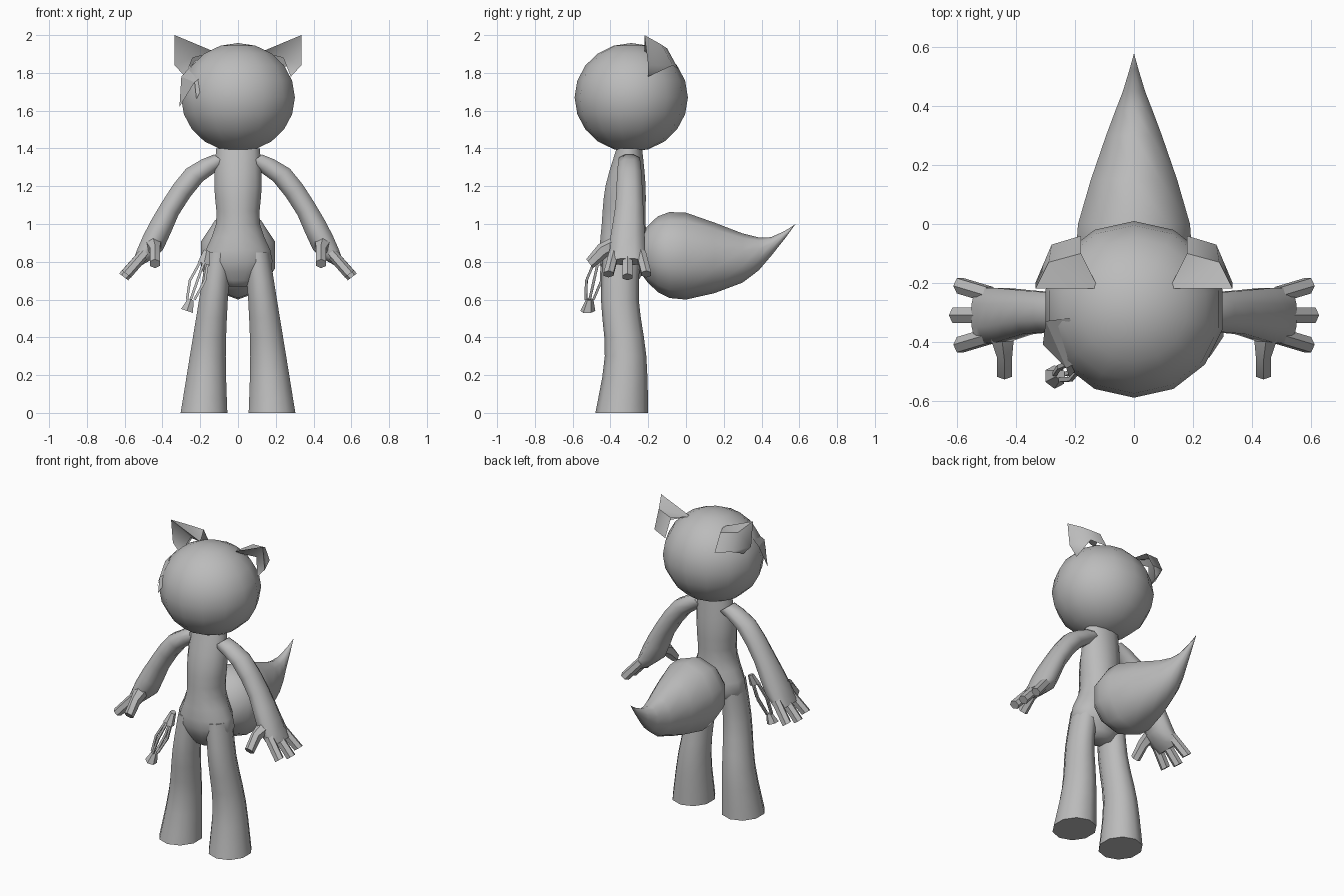
import bpy, bmesh, math
from mathutils import Vector

cube = bpy.data.objects.get("Cube")
if cube:
    bpy.data.objects.remove(cube, do_unlink=True)

grey = bpy.data.materials.new("plain grey")
grey.use_nodes = True
grey.diffuse_color = (0.5, 0.5, 0.5, 1)
shader = grey.node_tree.nodes["Principled BSDF"]
shader.inputs["Base Color"].default_value = grey.diffuse_color

ACROSS, DEEP, UP = Vector((1, 0, 0)), Vector((0, 1, 0)), Vector((0, 0, 1))


def finish(name, bm, angle):
    bmesh.ops.recalc_face_normals(bm, faces=bm.faces)
    mesh = bpy.data.meshes.new(name)
    bm.to_mesh(mesh)
    bm.free()
    mesh.materials.append(grey)
    ob = bpy.data.objects.new(name, mesh)
    bpy.context.collection.objects.link(ob)
    bpy.ops.object.select_all(action='DESELECT')
    ob.select_set(True)
    bpy.context.view_layer.objects.active = ob
    bpy.ops.object.shade_smooth_by_angle(angle=math.radians(angle))


def smooth_path(keys, steps):
    """Add in-between stations on a flowing curve through the key stations."""
    keys = [Vector(k) for k in keys]
    padded = [keys[0]] + keys + [keys[-1]]
    path = []
    for before, start, end, after in zip(padded, padded[1:], padded[2:], padded[3:]):
        for step in range(steps):
            t = step / steps
            pull_in = (end - before) / 2
            pull_out = (after - start) / 2
            bend = start.lerp(end, t * t * (3 - 2 * t))
            path.append(bend + pull_in * t * (1 - t) ** 2 - pull_out * t * t * (1 - t))
    return path + [keys[-1]]


def loft(name, keys, wide, high, sides=8, mirror=1, angle=60, steps=1):
    """Skin elliptical rings given as x, y, z, wide radius, high radius."""
    bm = bmesh.new()
    rings = []
    for x, y, z, wide_radius, high_radius in smooth_path(keys, steps):
        ring = []
        for i in range(sides):
            turn = math.tau * (i + 0.5) / sides
            point = (Vector((x, y, z)) + wide * wide_radius * math.cos(turn)
                     + high * high_radius * math.sin(turn))
            point.x *= mirror
            ring.append(bm.verts.new(point))
        rings.append(ring)
    for lower, upper in zip(rings, rings[1:]):
        for i in range(sides):
            bm.faces.new((lower[i - 1], lower[i], upper[i], upper[i - 1]))
    bm.faces.new(rings[0])
    bm.faces.new(rings[-1])
    finish(name, bm, angle)


def shell(name, points, faces, mirror=1, angle=60):
    """Build a thin sheet from a few named corner points."""
    bm = bmesh.new()
    corners = {key: bm.verts.new((x * mirror, y, z))
               for key, (x, y, z) in points.items()}
    for face in faces.split():
        bm.faces.new([corners[key] for key in face])
    finish(name, bm, angle)


# Round head
bm = bmesh.new()
bmesh.ops.create_uvsphere(bm, u_segments=14, v_segments=10, radius=0.3)
bmesh.ops.scale(bm, vec=(1.03, 1, 0.96), verts=bm.verts)
bmesh.ops.translate(bm, vec=(0, -0.29, 1.67), verts=bm.verts)
finish("head", bm, 60)

# Slim torso with wider hips
loft("torso", [(0, -0.3, 1.4, 0.12, 0.07), (0, -0.32, 1.2, 0.13, 0.11),
               (0, -0.33, 1, 0.12, 0.12), (0, -0.33, 0.8, 0.19, 0.13),
               (0, -0.33, 0.67, 0.08, 0.06)],
     ACROSS, DEEP, sides=12, steps=3)

# Bushy tail with an upswept tip
loft("tail", [(0, -0.24, 0.84, 0.1, 0.1), (0, -0.15, 0.84, 0.19, 0.2),
              (0, 0, 0.83, 0.2, 0.23), (0, 0.3, 0.82, 0.1, 0.13),
              (0, 0.45, 0.88, 0.04, 0.05), (0, 0.58, 1, 0, 0)],
     ACROSS, UP, sides=10, angle=70, steps=2)

for mirror, label in ((1, "left"), (-1, "right")):
    # Leg flaring towards a flat sole
    loft(label + "_leg", [(0.18, -0.34, 0, 0.13, 0.14),
                          (0.16, -0.32, 0.3, 0.1, 0.11),
                          (0.13, -0.35, 0.6, 0.08, 0.1),
                          (0.1, -0.34, 0.85, 0.07, 0.1)],
         ACROSS, DEEP, sides=10, mirror=mirror, angle=50, steps=3)

    # Arm widening to the wrist, ending in a flat palm
    slope = Vector((0.8, 0, 0.6))
    loft(label + "_arm", [(0.09, -0.3, 1.34, 0.06, 0.05),
                          (0.23, -0.3, 1.26, 0.07, 0.06),
                          (0.36, -0.3, 1.08, 0.08, 0.06),
                          (0.45, -0.31, 0.9, 0.1, 0.07),
                          (0.53, -0.31, 0.8, 0.1, 0.03)],
         DEEP, slope, mirror=mirror, steps=2)

    # Three fingers fanned out from the palm
    for i, name in enumerate(("back", "middle", "front")):
        spread = 1 - i
        reach = 0.015 * (1 - abs(spread))
        loft(f"{label}_{name}_finger",
             [(0.49, spread * 0.07 - 0.31, 0.85, 0.03, 0.03),
              (0.59 + reach, spread * 0.1 - 0.31, 0.735 - reach, 0.03, 0.03)],
             DEEP, slope, sides=6, mirror=mirror, angle=50)

    # Thumb pointing forward
    loft(label + "_thumb", [(0.45, -0.36, 0.9, 0.05, 0.04),
                            (0.44, -0.44, 0.86, 0.03, 0.04),
                            (0.44, -0.51, 0.79, 0.03, 0.03)],
         ACROSS, Vector((0, -0.6, 0.8)), sides=6, mirror=mirror, angle=50)

    # Pointed ear with a hollow front: inner, tip, outer, low, hollow,
    # ridge, shoulder, back
    shell(label + "_ear", {
        "i": (0.12, -0.22, 1.91), "t": (0.335, -0.22, 2), "o": (0.335, -0.2, 1.84),
        "l": (0.28, -0.2, 1.78), "h": (0.24, -0.15, 1.88), "r": (0.29, -0.13, 1.95),
        "s": (0.18, -0.1, 1.93), "b": (0.18, -0.04, 1.82), "c": (0.28, -0.07, 1.84)},
        "iht tho ohl tor irt irs orc src scb olc", mirror)

# Jagged forelock on the right temple: root, two tips, notch, back, crown
shell("forelock", {
    "r": (-0.14, -0.44, 1.83), "t": (-0.22, -0.52, 1.66), "n": (-0.23, -0.49, 1.75),
    "u": (-0.31, -0.41, 1.62), "b": (-0.3, -0.33, 1.78), "c": (-0.22, -0.32, 1.87)},
    "rtn rnc nub nbc", angle=20)

# Hanging charm at the right hip: knot, open strands and flared end
tilt = Vector((0.9, -0.1, -0.3))
loft("charm_knot", [(-0.165, -0.44, 0.86, 0.02, 0.02),
                    (-0.18, -0.465, 0.79, 0.04, 0.03)],
     tilt, DEEP, sides=6, angle=30)
top, bottom = Vector((-0.18, -0.465, 0.8)), Vector((-0.25, -0.51, 0.6))
for i in range(4):
    turn = math.tau * i / 4
    outward = Vector((math.cos(turn), math.sin(turn), 0)) * 0.04
    stations = [top + outward / 2, top.lerp(bottom, 0.5) + outward, bottom + outward / 2]
    loft(f"charm_strand_{i + 1}", [(*p, 0.01, 0.01) for p in stations],
         tilt, DEEP, sides=4, angle=30)
loft("charm_end", [(*bottom, 0.02, 0.02), (-0.27, -0.52, 0.54, 0.04, 0.04)],
     tilt, DEEP, sides=6, angle=30)
